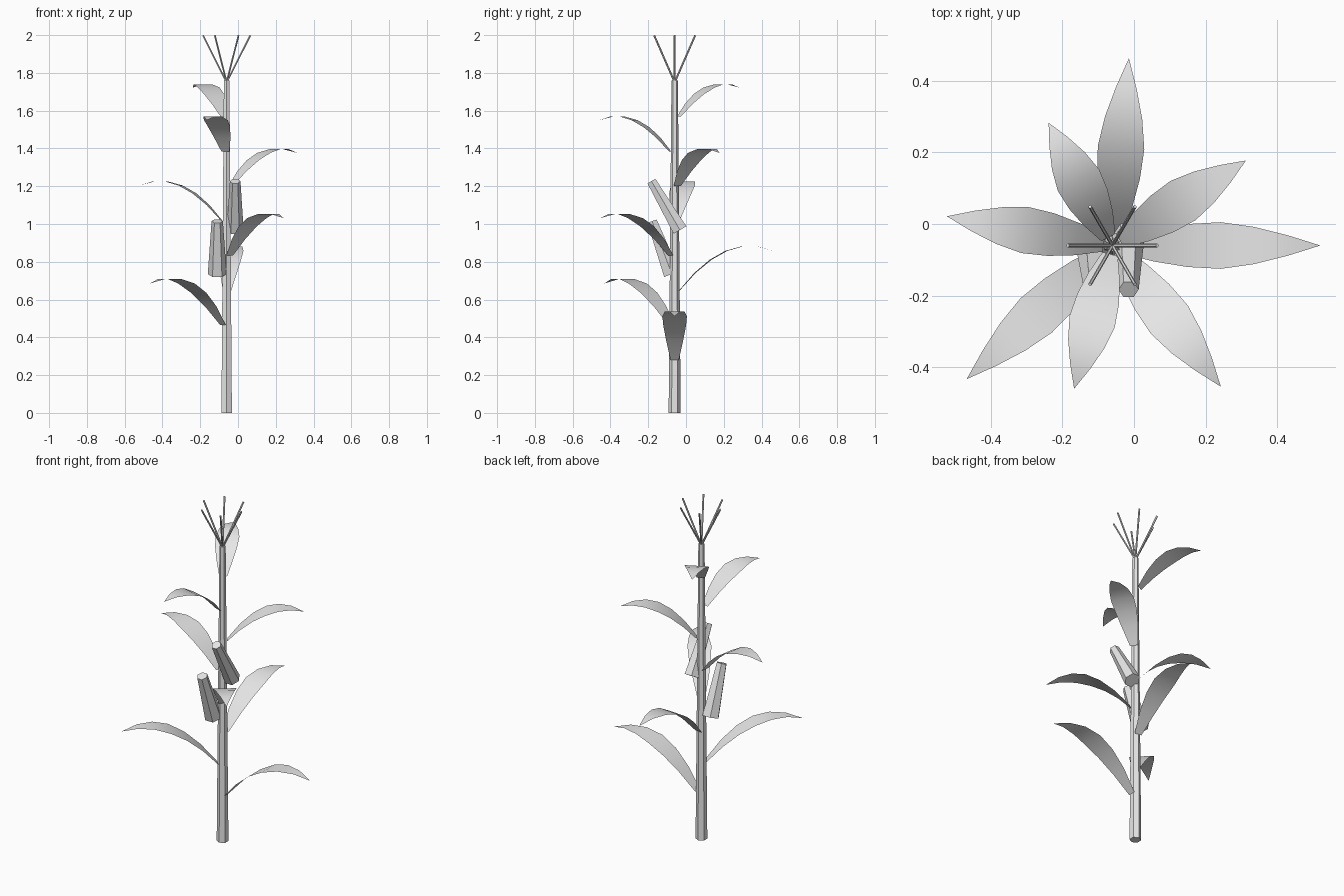
import bpy, bmesh, math
from mathutils import Vector

cube = bpy.data.objects.get("Cube")
if cube:
    bpy.data.objects.remove(cube)

grey = bpy.data.materials.new("light grey")
grey.use_nodes = True
COLOUR = (0.8, 0.8, 0.8, 1)
grey.diffuse_color = COLOUR
grey.node_tree.nodes["Principled BSDF"].inputs["Base Color"].default_value = COLOUR

AXIS = Vector((-0.06, -0.06, 0))


def finish(name, bm):
    mesh = bpy.data.meshes.new(name)
    bm.to_mesh(mesh)
    bm.free()
    mesh.materials.append(grey)
    obj = bpy.data.objects.new(name, mesh)
    bpy.context.collection.objects.link(obj)
    return obj


def tapered_rod(name, start, end, r1, r2, turn=0.0, sides=6):
    """Faceted rod between two points; turn spins it about its own axis."""
    start, end = Vector(start), Vector(end)
    span = end - start
    bm = bmesh.new()
    bmesh.ops.create_cone(bm, cap_ends=True, segments=sides,
                          radius1=r1, radius2=r2, depth=span.length)
    spin = math.radians(turn)
    rot = Vector((0, 0, 1)).rotation_difference(span).to_matrix()
    for v in bm.verts:
        x, y, z = v.co
        flat = Vector((x * math.cos(spin) - y * math.sin(spin),
                       x * math.sin(spin) + y * math.cos(spin), z))
        v.co = rot @ flat + (start + end) / 2
    return finish(name, bm)


# Half widths from the leaf base to just before its pointed tip
LEAF_WIDTHS = (0.022, 0.045, 0.06, 0.065, 0.052, 0.029)


def leaf(name, angle, base_z, length):
    """Arching blade that rises from the stalk and droops at the tip."""
    a = math.radians(angle)
    out = Vector((math.cos(a), math.sin(a), 0))
    side = Vector((-out.y, out.x, 0))
    inner = 0.025
    steps = len(LEAF_WIDTHS)

    def spine(t):
        rise = length * (1.2 * t - 0.8 * t * t)
        return AXIS + out * (inner + t * (length - inner)) + Vector((0, 0, base_z + rise))

    bm = bmesh.new()
    rows = []
    for i, w in enumerate(LEAF_WIDTHS):
        p = spine(i / steps)
        rows.append([bm.verts.new(p + side * s * w) for s in (-1, 1)])
    for (a0, b0), (a1, b1) in zip(rows, rows[1:]):
        bm.faces.new((a0, a1, b1, b0))
    bm.faces.new((rows[-1][0], bm.verts.new(spine(1)), rows[-1][1]))
    for f in bm.faces:
        f.smooth = True
    return finish(name, bm)


# Stalk
tapered_rod("stalk", AXIS, AXIS + Vector((0, 0, 1.76)), 0.032, 0.017)

# Leaves spiral up the stalk by the golden angle, getting shorter
for i in range(8):
    leaf(f"leaf_{i + 1}", -137.5 * i, 0.28 + 0.184 * i, 0.58 - 0.0277 * i)

# Ears leaning out to the front
tapered_rod("lower_ear", (-0.11, -0.075, 0.735), (-0.11, -0.18, 1.015), 0.05, 0.03, 30)
tapered_rod("upper_ear", (-0.015, -0.032, 0.968), (-0.015, -0.183, 1.227), 0.045, 0.028, 30)

# Tassel spikes fanning out of the top
for i in range(6):
    a = math.radians(60 * i)
    tip = AXIS + Vector((0.125 * math.cos(a), 0.125 * math.sin(a), 1.998))
    tapered_rod(f"tassel_spike_{i + 1}", AXIS + Vector((0, 0, 1.75)), tip, 0.005, 0.005)
